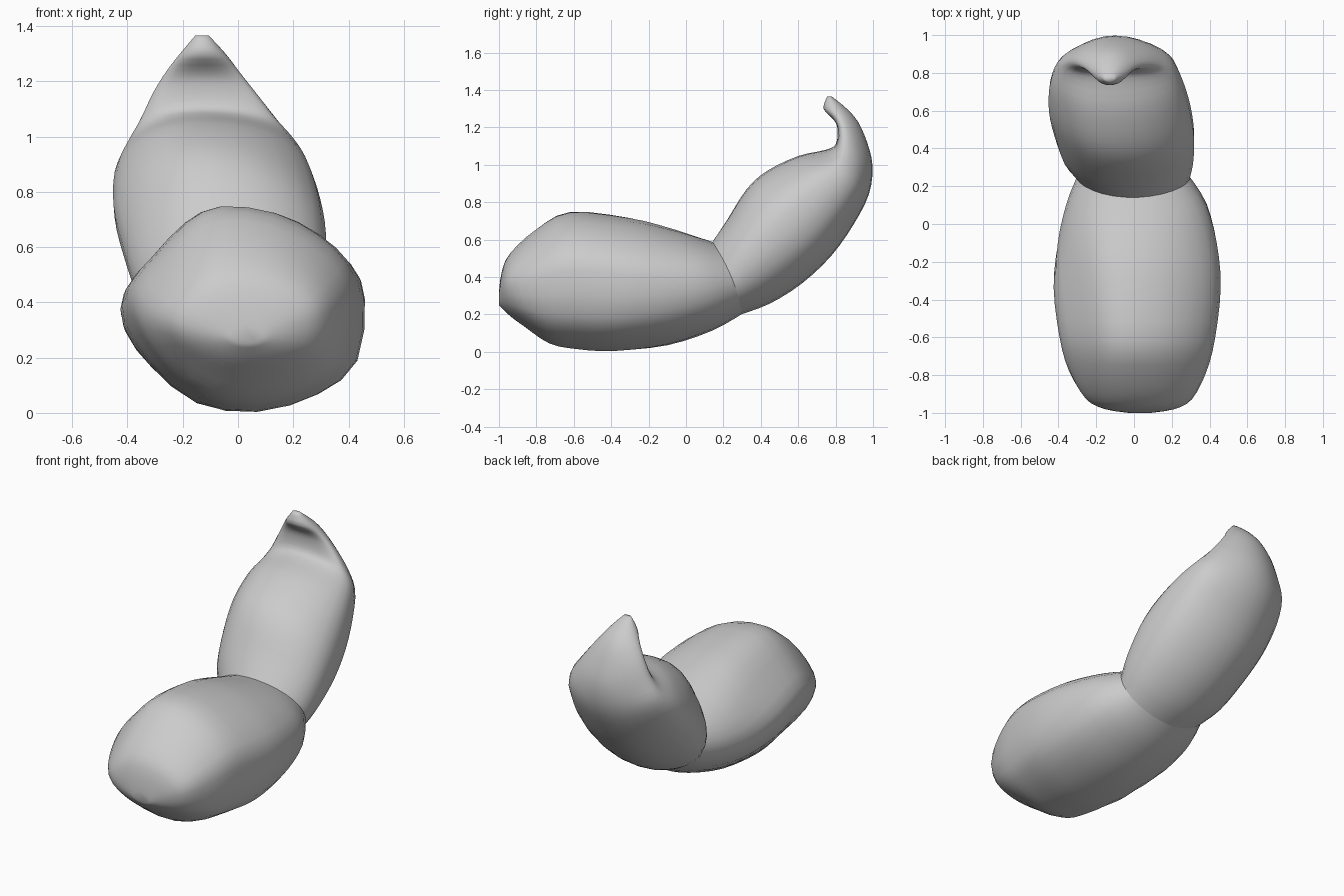
import bpy, bmesh
from math import cos, sin, pi

if "Cube" in bpy.data.objects:
    bpy.data.objects.remove(bpy.data.objects["Cube"])

STEPS = 3
SIDES = 28

# Lumpy outline of the lower lobe seen from the front (x, z), anticlockwise
OUTLINE = [(.46, .43), (.42, .54), (.31, .64), (.15, .72), (-.06, .75), (-.19, .695),
           (-.31, .58), (-.41, .48), (-.43, .37), (-.345, .21), (-.18, .045), (.05, 0),
           (.28, .06), (.43, .18)]


def catmull(a, b, c, d, t):
    return [0.5 * (2 * q + (r - p) * t + (2 * p - 5 * q + 4 * r - s) * t * t
                   + (3 * q - p - 3 * r + s) * t ** 3) for p, q, r, s in zip(a, b, c, d)]


# Outline scaled to the unit circle, and the plain circle it blends into
unit = [((x - .015) / .445, (z - .375) / .375) for x, z in OUTLINE]
n = len(unit)
lumpy = [catmull(*[unit[(i + j) % n] for j in (-1, 0, 1, 2)], t)
         for i in range(n) for t in (0, .5)]
circle = [(cos(2 * pi * k / SIDES + .14), sin(2 * pi * k / SIDES + .14)) for k in range(SIDES)]


def loft(name, sections, caps):
    """Section: upper y, z, lower y, z, left x, right x, lumpiness, bow along y."""
    path = [sections[0]] + sections + [sections[-1]]
    stations = [catmull(*path[i:i + 4], k / STEPS)
                for i in range(len(sections) - 1) for k in range(STEPS)]
    stations.append(sections[-1])
    bm = bmesh.new()
    rings = []
    for ty, tz, by, bz, xl, xr, lump, bow in stations:
        ring = []
        for (cx, cz), (lx, lz) in zip(circle, lumpy):
            c, s = cx + (lx - cx) * lump, cz + (lz - cz) * lump
            t = (s + 1) / 2
            ring.append(bm.verts.new(((xl + xr) / 2 + (xr - xl) / 2 * c,
                                      by + (ty - by) * t + bow * (1 - s * s),
                                      bz + (tz - bz) * t)))
        rings.append(ring)
    for r0, r1 in zip(rings, rings[1:]):
        for k in range(SIDES):
            j = (k + 1) % SIDES
            bm.faces.new((r0[k], r0[j], r1[j], r1[k]))
    for i in caps:
        bm.faces.new(rings[i])
    bmesh.ops.recalc_face_normals(bm, faces=bm.faces)
    # an open shell may come out inverted: make the rightmost face point to +x
    right = max(bm.faces, key=lambda f: f.calc_center_median().x)
    if right.normal.x < 0:
        bmesh.ops.reverse_faces(bm, faces=bm.faces)
    for f in bm.faces:
        f.smooth = True
    mesh = bpy.data.meshes.new(name)
    bm.to_mesh(mesh)
    bm.free()
    ob = bpy.data.objects.new(name, mesh)
    bpy.context.collection.objects.link(ob)


# Shared crease between the two lobes
seam = (.14, .59, .30, .20, -.305, .295, .1, .025)

# Lower lobe lying on the ground
loft("lower_lobe", [
    (-1.0, .32, -1.0, .25, -.03, .09, .2, 0),
    (-.985, .43, -.94, .19, -.17, .22, .4, -.012),
    (-.94, .53, -.86, .13, -.265, .31, .6, -.02),
    (-.80, .66, -.73, .04, -.35, .385, .75, -.01),
    (-.62, .75, -.58, .012, -.395, .43, .9, 0),
    (-.30, .72, -.38, 0, -.43, .46, .8, 0),
    (-.10, .67, -.10, .03, -.415, .44, .5, 0),
    (.05, .62, .14, .11, -.365, .385, .25, .01),
    seam], [0])

# Upper lobe curling up to a pinched, hooked tip
loft("upper_lobe", [
    seam,
    (.22, .71, .45, .255, -.38, .315, .25, 0),
    (.32, .87, .62, .36, -.43, .32, .4, 0),
    (.43, .97, .78, .51, -.46, .30, .45, 0),
    (.60, 1.05, .90, .68, -.455, .26, .45, -.01),
    (.74, 1.08, .98, .84, -.415, .21, .4, -.02),
    (.80, 1.11, 1.0, .99, -.365, .145, .3, -.04),
    (.81, 1.19, .97, 1.12, -.31, .065, .1, -.03),
    (.79, 1.24, .92, 1.23, -.26, .005, 0, -.02),
    (.735, 1.30, .86, 1.30, -.21, -.045, 0, 0),
    (.755, 1.365, .78, 1.365, -.155, -.105, 0, 0)], [-1])
